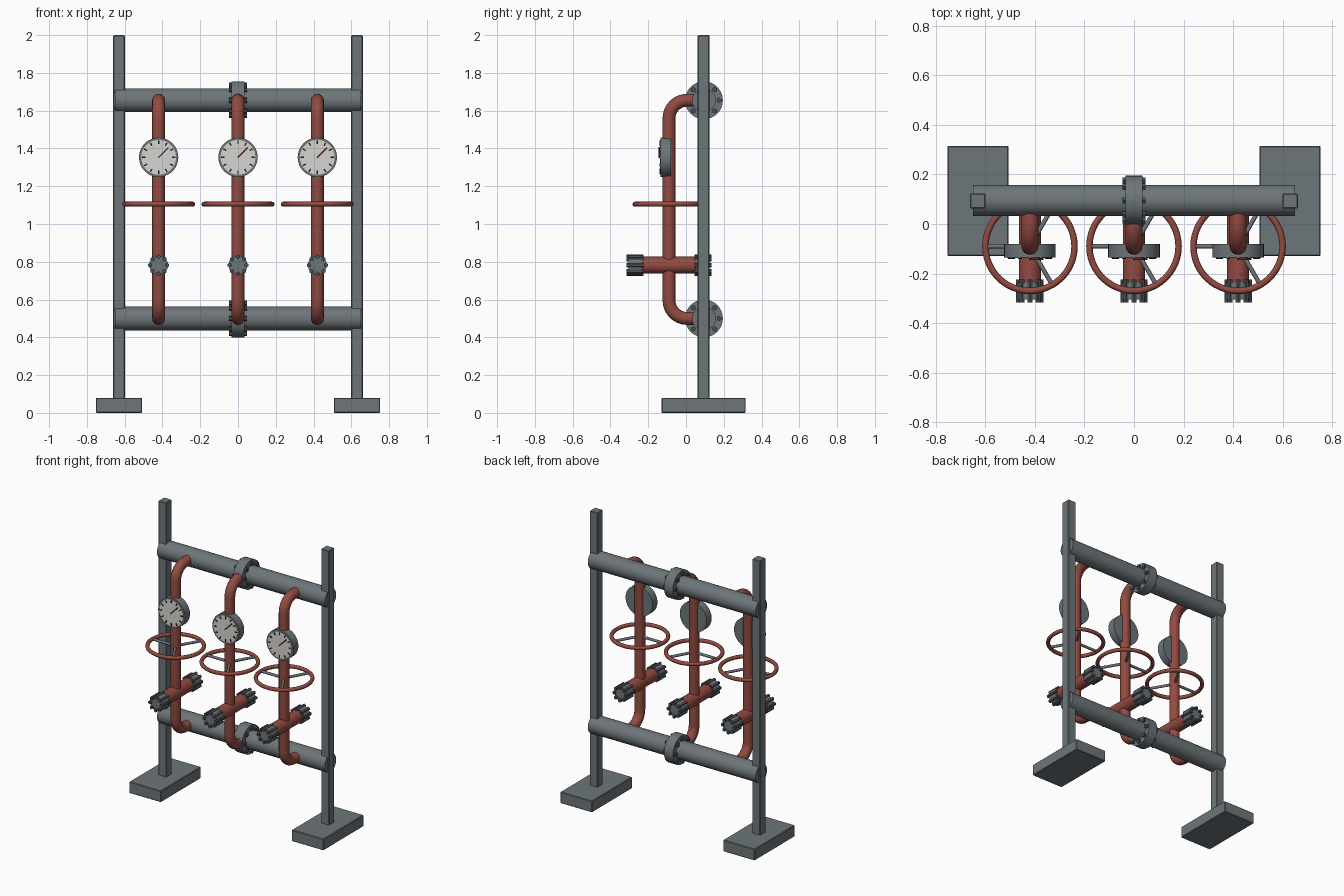
import bpy, bmesh, math
from mathutils import Vector, Matrix

if "Cube" in bpy.data.objects:
    bpy.data.objects.remove(bpy.data.objects["Cube"])


def material(name, r, g, b):
    m = bpy.data.materials.new(name)
    m.diffuse_color = (r, g, b, 1)
    m.use_nodes = True
    m.node_tree.nodes["Principled BSDF"].inputs["Base Color"].default_value = m.diffuse_color
    return m


STEEL = material("steel grey", 0.155, 0.18, 0.195)
BOLT = material("dark bolt grey", 0.07, 0.08, 0.088)
RED = material("pipe red", 0.29, 0.07, 0.052)
FACE = material("dial white", 0.68, 0.66, 0.63)
BLACK = material("tick black", 0.01, 0.01, 0.01)
NEEDLE = material("needle red", 0.16, 0.02, 0.015)


def finish(name, bm, mat, smooth=True, bevel=0):
    bmesh.ops.recalc_face_normals(bm, faces=bm.faces)
    me = bpy.data.meshes.new(name)
    bm.to_mesh(me)
    bm.free()
    me.materials.append(mat)
    ob = bpy.data.objects.new(name, me)
    bpy.context.collection.objects.link(ob)
    if bevel:
        mod = ob.modifiers.new("soft edge", "BEVEL")
        mod.width, mod.segments = bevel, 1
    if smooth:
        bpy.ops.object.select_all(action="DESELECT")
        bpy.context.view_layer.objects.active = ob
        ob.select_set(True)
        bpy.ops.object.shade_smooth_by_angle(angle=math.radians(35))
    return ob


def add_rod(bm, a, b, r, sides=32):
    a, b = Vector(a), Vector(b)
    rot = (b - a).to_track_quat("Z", "Y").to_matrix().to_4x4()
    bmesh.ops.create_cone(bm, cap_ends=True, segments=sides, radius1=r, radius2=r,
                          depth=(b - a).length, matrix=Matrix.Translation((a + b) / 2) @ rot)


def rod(name, a, b, r, mat, sides=32):
    bm = bmesh.new()
    add_rod(bm, a, b, r, sides)
    return finish(name, bm, mat)


def add_box(bm, centre, size, spin=0):
    """Box, optionally turned about the y axis through its centre."""
    bmesh.ops.create_cube(bm, size=1, matrix=Matrix.Translation(centre)
                          @ Matrix.Rotation(spin, 4, "Y") @ Matrix.Diagonal((*size, 1)))


def box(name, centre, size, mat, bevel=0):
    bm = bmesh.new()
    add_box(bm, centre, size)
    return finish(name, bm, mat, False, bevel)


def flange(name, centre, axis, r, half, bolt_circle, bolt_r, bolt_half):
    """Disc with a ring of eight through-bolts."""
    c, ax = Vector(centre), Vector(axis)
    rod(name + "_disc", c - ax * half, c + ax * half, r, STEEL, 48)
    side = ax.cross(Vector((0, 0, 1)))
    bm = bmesh.new()
    for i in range(8):
        a = math.tau * i / 8
        p = c + (side * math.cos(a) + Vector((0, 0, 1)) * math.sin(a)) * bolt_circle
        add_rod(bm, p - ax * bolt_half, p + ax * bolt_half, bolt_r, 6)
    finish(name + "_bolts", bm, BOLT, False)


HEAD_Y, PIPE_Y = 0.095, -0.09
TOP_Z, LOW_Z = 1.655, 0.50

# Support posts and feet
for label, s in (("left", -1), ("right", 1)):
    box(label + "_foot", (s * 0.63, 0.093, 0.04), (0.246, 0.445, 0.08), STEEL, 0.004)
    box(label + "_post", (s * 0.63, 0.093, 1.02), (0.062, 0.062, 1.96), STEEL, 0.004)

# Horizontal header pipes with a central bolted flange
for label, z in (("upper", TOP_Z), ("lower", LOW_Z)):
    rod(label + "_header", (-0.65, HEAD_Y, z), (0.65, HEAD_Y, z), 0.063, STEEL, 48)
    flange(label + "_flange", (0, HEAD_Y, z), (1, 0, 0), 0.1, 0.034, 0.08, 0.014, 0.047)


def riser(name, x, r=0.034, bend=0.095, sides=24):
    """Vertical pipe with elbows into both headers, swept along a path."""
    path = [(HEAD_Y, TOP_Z)]
    for cz, start in ((TOP_Z - bend, 90), (LOW_Z + bend, 180)):
        for i in range(9):
            a = math.radians(start + 90 * i / 8)
            path.append((PIPE_Y + bend + bend * math.cos(a), cz + bend * math.sin(a)))
    path.append((HEAD_Y, LOW_Z))
    bm = bmesh.new()
    rings = []
    for i, (y, z) in enumerate(path):
        p, q = path[max(i - 1, 0)], path[min(i + 1, len(path) - 1)]
        t = Vector((0, q[0] - p[0], q[1] - p[1])).normalized()
        n = t.cross(Vector((1, 0, 0)))
        rings.append([bm.verts.new(Vector((x + r * math.cos(math.tau * k / sides), y, z))
                                   + n * r * math.sin(math.tau * k / sides))
                      for k in range(sides)])
    for a, b in zip(rings, rings[1:]):
        for k in range(sides):
            j = (k + 1) % sides
            bm.faces.new((a[k], a[j], b[j], b[k]))
    finish(name, bm, RED)


def handwheel(name, x, z=1.105, major=0.18, minor=0.013):
    bm = bmesh.new()
    rings = []
    for i in range(48):
        a = math.tau * i / 48
        rings.append([bm.verts.new((x + (major + minor * math.cos(b)) * math.cos(a),
                                    PIPE_Y + (major + minor * math.cos(b)) * math.sin(a),
                                    z + minor * math.sin(b)))
                      for b in (math.tau * k / 12 for k in range(12))])
    for i in range(48):
        a, b = rings[i], rings[(i + 1) % 48]
        for k in range(12):
            j = (k + 1) % 12
            bm.faces.new((a[k], b[k], b[j], a[j]))
    finish(name + "_rim", bm, RED)
    bm = bmesh.new()
    for a in (math.pi / 3, math.pi, -math.pi / 3):
        add_rod(bm, (x, PIPE_Y, z),
                (x + major * math.cos(a), PIPE_Y + major * math.sin(a), z), 0.009, 12)
    finish(name + "_spokes", bm, STEEL)


def gauge(name, x, z=1.353):
    front = -0.135
    rod(name + "_case", (x, -0.08, z), (x, front, z), 0.104, STEEL, 48)
    rod(name + "_dial", (x, front + 0.004, z), (x, front - 0.003, z), 0.092, FACE, 48)
    bm = bmesh.new()
    for i in range(12):
        a = math.tau * i / 12
        add_box(bm, (x + 0.08 * math.sin(a), front - 0.004, z + 0.08 * math.cos(a)),
                (0.007, 0.004, 0.018), a)
    finish(name + "_ticks", bm, BLACK, False)
    bm = bmesh.new()
    add_box(bm, (x + 0.025, front - 0.007, z + 0.025), (0.007, 0.008, 0.075), math.pi / 4)
    finish(name + "_needle", bm, NEEDLE, False)


# Three valve lines: riser, gauge, handwheel and flanged cross pipe
for label, x in (("left", -0.42), ("middle", 0), ("right", 0.42)):
    riser(label + "_riser", x)
    gauge(label + "_gauge", x)
    handwheel(label + "_handwheel", x)
    rod(label + "_cross_pipe", (x, PIPE_Y - 0.18, 0.782), (x, PIPE_Y + 0.18, 0.782), 0.045, RED)
    for end, s in (("front", -1), ("back", 1)):
        flange(f"{label}_{end}_valve_flange", (x, PIPE_Y + s * 0.18, 0.782), (0, 1, 0),
               0.05, 0.034, 0.045, 0.012, 0.046)
